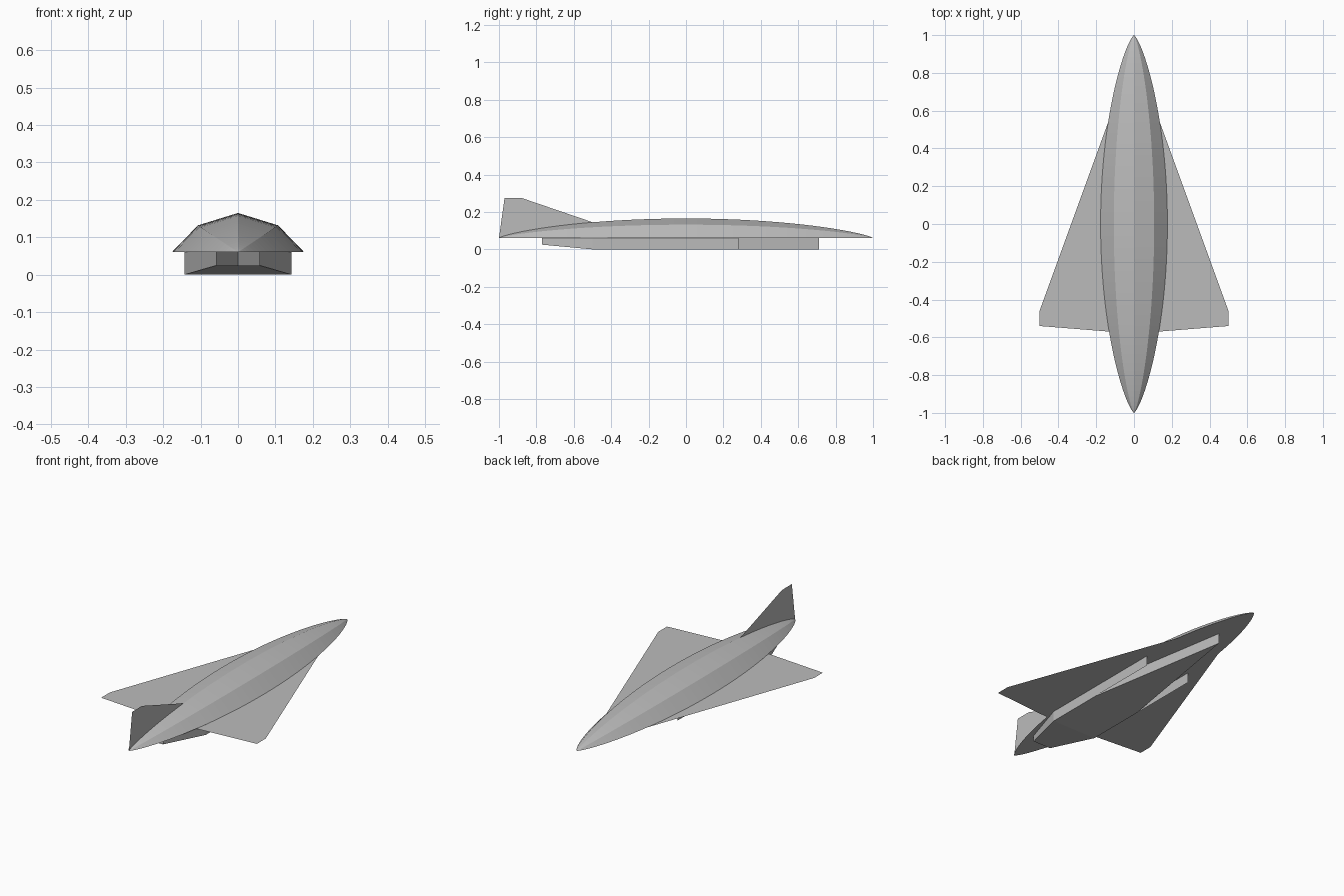
import bpy
import bmesh

cube = bpy.data.objects.get("Cube")
if cube:
    bpy.data.objects.remove(cube)

grey = bpy.data.materials.new("light_grey")
grey.use_nodes = True
colour = (0.5, 0.5, 0.5, 1)
grey.diffuse_color = colour
grey.node_tree.nodes["Principled BSDF"].inputs["Base Color"].default_value = colour

BASE = 0.06      # height of the flat underside


def make_object(name, bm):
    mesh = bpy.data.meshes.new(name)
    bm.to_mesh(mesh)
    bm.free()
    mesh.materials.append(grey)
    obj = bpy.data.objects.new(name, mesh)
    bpy.context.collection.objects.link(obj)
    return obj


def sheet(name, *polygons):
    """Thin skin made of one or more flat polygons."""
    bm = bmesh.new()
    for points in polygons:
        bm.faces.new([bm.verts.new(p) for p in points])
    bmesh.ops.remove_doubles(bm, verts=bm.verts, dist=0.0001)
    return make_object(name, bm)


def mirror(obj):
    mod = obj.modifiers.new("mirror", "MIRROR")
    mod.use_axis[0] = True
    return obj


def wall(a, b, drop_a=BASE, drop_b=BASE):
    """Upright quad hanging from the underside between two plan points."""
    return [(*a, BASE), (*b, BASE), (*b, BASE - drop_b), (*a, BASE - drop_a)]


# Hull: faceted half-spindle, pointed at both ends, with a flat bottom
SECTION = [(0.177, 0), (0.107, 0.072), (0, 0.105), (-0.107, 0.072), (-0.177, 0)]
STEPS = 48
bm = bmesh.new()
rings = []
for i in range(1, STEPS):
    t = 2 * i / STEPS - 1
    y = 1.5 * t - 0.5 * t ** 3          # closer rings towards the tips
    s = (1 - y * y) ** 0.75
    rings.append([bm.verts.new((x * s, y, BASE + z * s)) for x, z in SECTION])
for a, b in zip(rings, rings[1:]):
    for k in range(len(SECTION)):
        n = (k + 1) % len(SECTION)
        bm.faces.new((a[k], a[n], b[n], b[k]))
for ring, y in ((rings[0], -1), (rings[-1], 1)):
    tip = bm.verts.new((0, y, BASE))
    for k in range(len(SECTION)):
        bm.faces.new((ring[k], ring[(k + 1) % len(SECTION)], tip))
bmesh.ops.recalc_face_normals(bm, faces=bm.faces)
make_object("hull", bm)

# Delta wings, flush with the underside
wing_z = BASE - 0.001
mirror(sheet("wing", [(0.1, 0.64, wing_z), (0.1, -0.572, wing_z),
                      (0.5, -0.54, wing_z), (0.5, -0.46, wing_z)]))

# Upright fin
sheet("fin", [(0, -1, BASE), (0, -0.5, BASE), (0, -0.5, 0.145),
              (0, -0.88, 0.275), (0, -0.97, 0.275)])

# Belly duct: open mouth, flared ramp, straight run, then a wedge
mouth, flare, bend, end = (0.057, -0.77), (0.143, -0.5), (0.143, -0.15), (0, 0.71)
mirror(sheet("duct_side", wall(mouth, flare, 0.035), wall(flare, bend), wall(bend, end)))
mirror(sheet("duct_floor",
             [(0, -0.77, 0.025), (*mouth, 0.025), (*flare, 0), (0, -0.5, 0)],
             [(0, -0.5, 0), (*flare, 0), (*bend, 0), (*end, 0)]))

# Plates that carry the duct sides straight back
mirror(sheet("side_plate", wall(bend, (0.143, 0.28))))
